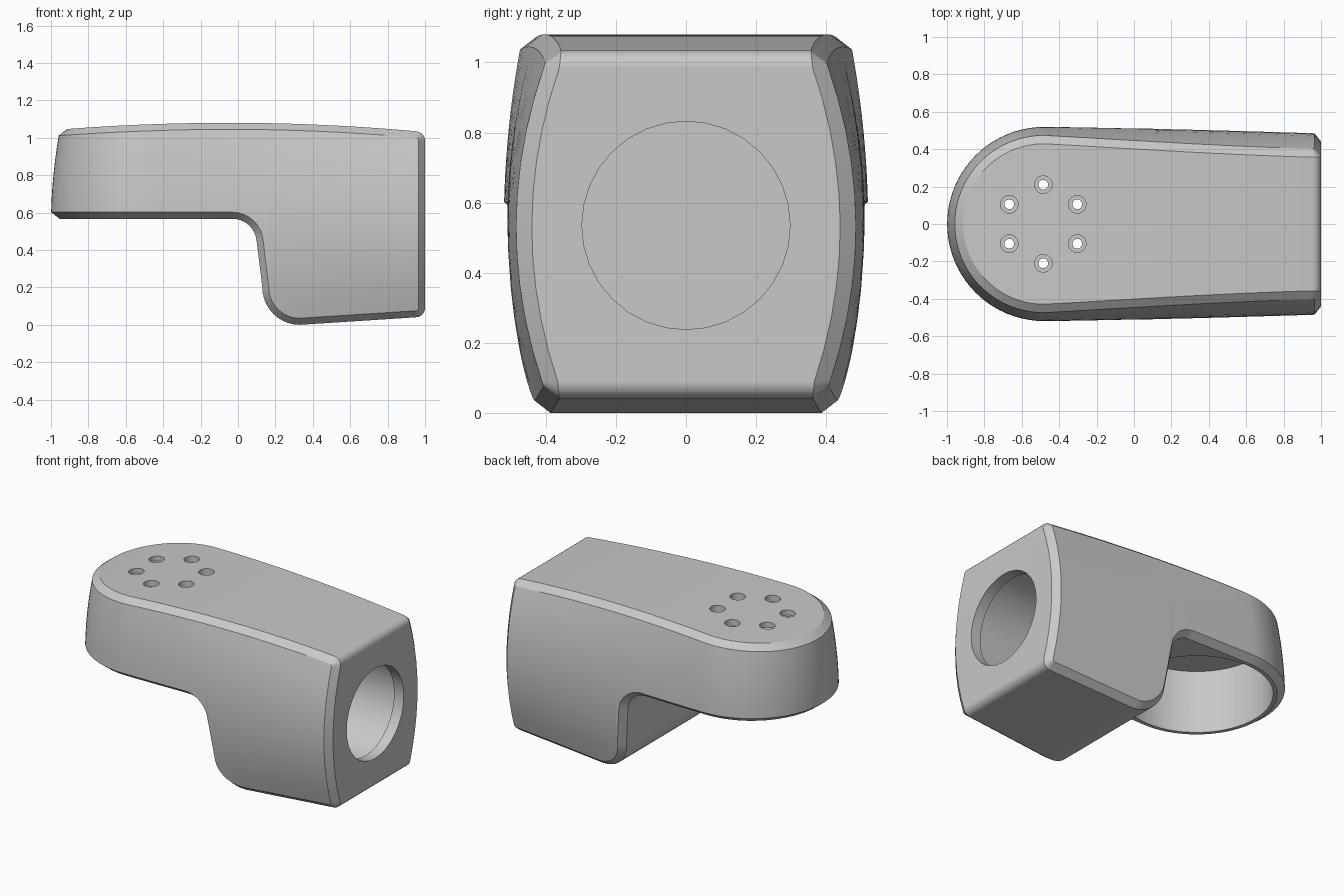
import bpy, bmesh
from math import sin, cos, pi, radians
from mathutils import Matrix, Vector

cube = bpy.data.objects.get("Cube")
if cube:
    bpy.data.objects.remove(cube, do_unlink=True)

CAP_X = -0.48      # centre of the rounded end
CHAMFER = 0.045    # chamfer across the width
INSET = 0.035      # chamfer along the side faces
LEVELS = 10


def top_z(x):
    return 1.08 - 0.045 * (x + 0.05) ** 2


def half_width(x, z):
    """Bulged, tapering side wall."""
    t = max(0, (x - CAP_X) / 1.445)
    return 0.52 - 0.035 * t ** 1.3 - (0.18 + 0.2 * t) * (z - 0.53) ** 2


def half_ring(bottom, bottom_in, top, top_in):
    """Top edge, side column and bottom edge in the straight part."""
    pts = [(top[0], half_width(*top_in) - CHAMFER, top[1])]
    for k in range(LEVELS + 1):
        x, z = Vector(top_in).lerp(Vector(bottom_in), k / LEVELS)
        pts.append((x, half_width(x, z), z))
    pts.append((bottom[0], half_width(*bottom_in) - CHAMFER, bottom[1]))
    return pts


def cap_ring(angle):
    """The same column placed around the rounded end."""
    c, s = cos(angle), sin(angle)
    x_top = CAP_X + 0.43 * c
    z1, z0 = top_z(x_top) - INSET, 0.567 + INSET
    zs = [z1 + (z0 - z1) * k / LEVELS for k in range(LEVELS + 1)]
    column = [(half_width(CAP_X, z), z) for z in zs]
    column = ([(column[0][0] - CHAMFER, z1 + INSET)] + column
              + [(column[-1][0] - CHAMFER, 0.567)])
    return [(CAP_X + r * c, r * s, z) for r, z in column]


# Underside path: (point, inward normal), from the cap to the socket end
path = [((CAP_X + 0.45 * k / 4, 0.567), (0, 1)) for k in range(1, 4)]
for k in range(9):      # concave fillet of the step
    a = radians(90 - 85 * k / 8)
    path.append(((-0.03 + 0.13 * cos(a), 0.437 + 0.13 * sin(a)), (cos(a), sin(a))))
for k in range(11):     # rounded lower corner
    a = radians(180 + 90 * k / 10)
    path.append(((0.33 + 0.2 * cos(a), 0.2 + 0.2 * sin(a)), (-cos(a), -sin(a))))
for k in range(1, 8):   # sloping base
    path.append(((0.33 + 0.62 * k / 7, 0.04 * k / 7), (0, 1)))

rings = [cap_ring(pi - pi / 2 * k / 20) for k in range(21)]
for p, n in path:
    inner = (p[0] + n[0] * INSET, p[1] + n[1] * INSET)
    z = top_z(p[0])
    rings.append(half_ring(p, inner, (p[0], z), (p[0], z - INSET)))
zc_top, zc_bottom, r = top_z(0.95) - 0.05, 0.09, 0.05
for k in range(1, 6):   # rounded edges of the socket end
    a = pi / 2 * k / 5
    dx, dz = sin(a), cos(a)
    q = r - INSET
    rings.append(half_ring((0.95 + r * dx, zc_bottom - r * dz),
                           (0.95 + q * dx, zc_bottom - q * dz),
                           (0.95 + r * dx, zc_top + r * dz),
                           (0.95 + q * dx, zc_top + q * dz)))
last = rings[-1]
rings.append([last[0]] + [(1.0, y - CHAMFER, z) for _, y, z in last[1:-1]] + [last[-1]])

# Body skin
bm = bmesh.new()
loops = []
for half in rings:
    full = half + [(x, -y, z) for x, y, z in reversed(half)]
    loops.append([bm.verts.new(p) for p in full])
for a, b in zip(loops, loops[1:]):
    for i in range(len(a)):
        j = (i + 1) % len(a)
        bm.faces.new((a[i], a[j], b[j], b[i]))
bm.faces.new(loops[-1])
bmesh.ops.remove_doubles(bm, verts=bm.verts, dist=0.0002)
bmesh.ops.dissolve_degenerate(bm, edges=bm.edges, dist=0.0001)
bmesh.ops.recalc_face_normals(bm, faces=bm.faces)
mesh = bpy.data.meshes.new("bracket_body")
bm.to_mesh(mesh)
bm.free()
body = bpy.data.objects.new("bracket_body", mesh)
bpy.context.collection.objects.link(body)

grey = bpy.data.materials.new("light_grey")
grey.use_nodes = True
color = (0.58, 0.58, 0.58, 1)
grey.diffuse_color = color
grey.node_tree.nodes["Principled BSDF"].inputs["Base Color"].default_value = color
mesh.materials.append(grey)


def bore(start, end, radius, sides):
    """Cut a round hole between two points on an axis."""
    start, end = Vector(start), Vector(end)
    axis = end - start
    cm = bmesh.new()
    place = (Matrix.Translation((start + end) / 2)
             @ axis.to_track_quat('Z', 'Y').to_matrix().to_4x4())
    bmesh.ops.create_cone(cm, cap_ends=True, segments=sides, radius1=radius,
                          radius2=radius, depth=axis.length, matrix=place)
    cme = bpy.data.meshes.new("cutter")
    cm.to_mesh(cme)
    cm.free()
    cme.materials.append(grey)
    cutter = bpy.data.objects.new("cutter", cme)
    cutter.hide_render = True
    bpy.context.collection.objects.link(cutter)
    mod = body.modifiers.new("bore", 'BOOLEAN')
    mod.operation = 'DIFFERENCE'
    mod.solver = 'EXACT'
    mod.object = cutter
    bpy.ops.object.modifier_apply(modifier=mod.name)
    bpy.data.objects.remove(cutter, do_unlink=True)


bpy.context.view_layer.objects.active = body
body.select_set(True)

# Open cup under the rounded end
bore((CAP_X, 0, 0.3), (CAP_X, 0, 0.98), 0.45, 64)
# Socket: wide chamber behind a narrower mouth
bore((0.2, 0, 0.535), (0.93, 0, 0.535), 0.36, 48)
bore((0.7, 0, 0.535), (1.2, 0, 0.535), 0.297, 32)
# Six counterbored screw holes
for k in range(6):
    a = radians(30 + 60 * k)
    x, y = CAP_X - 0.005 + 0.21 * cos(a), 0.21 * sin(a)
    bore((x, y, 1.03), (x, y, 1.2), 0.047, 24)
    bore((x, y, 0.9), (x, y, 1.15), 0.026, 24)

bpy.ops.object.shade_smooth_by_angle(angle=radians(28))
weighted = body.modifiers.new("even_shading", 'WEIGHTED_NORMAL')
weighted.keep_sharp = True
